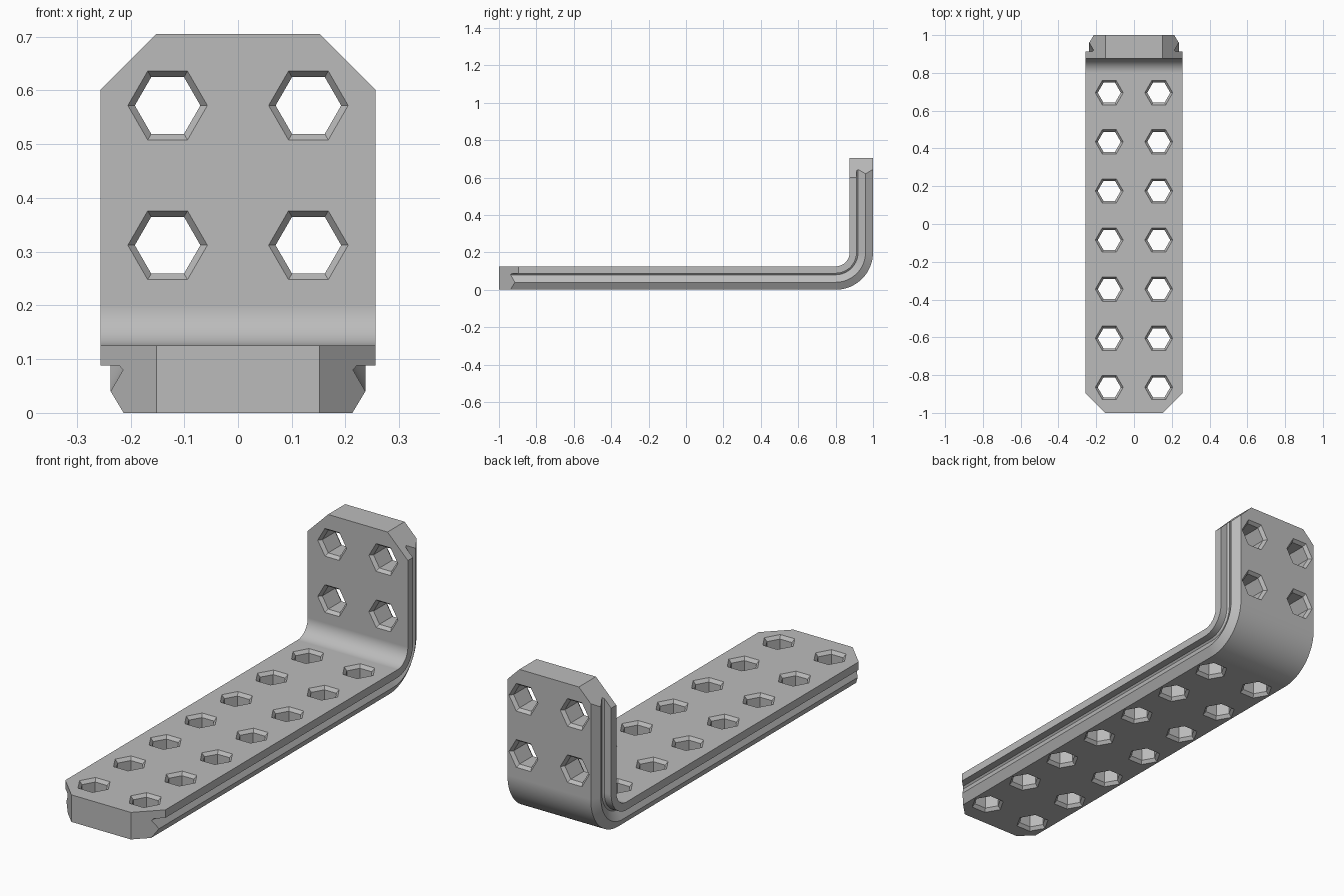
import bpy, bmesh, math
from mathutils import Matrix, Vector

cube = bpy.data.objects.get("Cube")
if cube:
    bpy.data.objects.remove(cube, do_unlink=True)

THICK, BEND, HALF, TOP = 0.125, 0.2, 0.256, 0.705
CORNER, PITCH, HOLE_X = 0.104, 0.26, 0.131


def make_object(name, bm):
    bmesh.ops.recalc_face_normals(bm, faces=bm.faces)
    mesh = bpy.data.meshes.new(name)
    bm.to_mesh(mesh)
    bm.free()
    obj = bpy.data.objects.new(name, mesh)
    bpy.context.collection.objects.link(obj)
    return obj


def loft(bm, rings):
    """Skin a list of equal point rings and close both ends."""
    loops = [[bm.verts.new(p) for p in ring] for ring in rings]
    n = len(loops[0])
    for a, b in zip(loops, loops[1:]):
        for i in range(n):
            bm.faces.new((a[i], a[(i + 1) % n], b[(i + 1) % n], b[i]))
    bm.faces.new(loops[0])
    bm.faces.new(loops[-1])


# Grooved rail section: half width and height above the outer face
half = [(0.213, 0), (0.237, 0.04), (0.214, 0.08), (0.221, 0.088),
        (HALF, 0.088), (HALF, THICK)]
section = half + [(-x, h) for x, h in reversed(half)]


def ring(angle, dy=0.0, dz=0.0):
    s, c = math.sin(angle), math.cos(angle)
    return [(x, 1 - BEND + (BEND - h) * s + dy, BEND - (BEND - h) * c + dz)
            for x, h in section]


# Sweep: long arm, quarter bend, short upright
STEPS = 20
quarter = math.pi / 2
rings = [ring(0, dy=BEND - 2)]
rings += [ring(quarter * i / STEPS) for i in range(STEPS + 1)]
rings.append(ring(quarter, dz=TOP - BEND))
bm = bmesh.new()
loft(bm, rings)
bracket = make_object("angle_bracket", bm)

# Cutters for the chamfered hexagonal holes and the clipped corners
cut = bmesh.new()
R_IN, R_OUT, DEPTH, OVER = 0.061, 0.074, 0.015, 0.015
slope = (R_OUT - R_IN) / DEPTH
mid = THICK / 2
hole_profile = [(-mid - OVER, R_OUT + OVER * slope), (-mid + DEPTH, R_IN),
                (mid - DEPTH, R_IN), (mid + OVER, R_OUT + OVER * slope)]


def cut_hole(matrix):
    loft(cut, [[matrix @ Vector((r * math.cos(math.pi * k / 3),
                                 r * math.sin(math.pi * k / 3), w))
                for k in range(6)] for w, r in hole_profile])


def cut_corner(matrix, side):
    e = 0.05
    tri = [(HALF + e, -CORNER - e), (HALF + e, e), (HALF - CORNER - e, e)]
    # The slanted side runs through both clip points
    loft(cut, [[matrix @ Vector((side * x, v, w)) for x, v in tri]
               for w in (-0.1, 0.1)])


upright = Matrix.Rotation(quarter, 4, 'X')
for side in (-1, 1):
    for i in range(7):
        cut_hole(Matrix.Translation((side * HOLE_X, -0.865 + i * PITCH, mid)))
    for i in range(2):
        cut_hole(Matrix.Translation((side * HOLE_X, 1 - mid, 0.312 + i * PITCH)) @ upright)
    cut_corner(Matrix.Translation((0, -1, mid)) @ Matrix.Rotation(math.pi, 4, 'X'), side)
    cut_corner(Matrix.Translation((0, 1 - mid, TOP)) @ upright, side)
cutter = make_object("hole_cutter", cut)
cutter.hide_render = True

# Cut, then discard the helper
bpy.ops.object.select_all(action='DESELECT')
bpy.context.view_layer.objects.active = bracket
bracket.select_set(True)
mod = bracket.modifiers.new("cuts", 'BOOLEAN')
mod.operation, mod.solver, mod.object = 'DIFFERENCE', 'EXACT', cutter
bpy.ops.object.modifier_apply(modifier=mod.name)
bpy.data.objects.remove(cutter, do_unlink=True)

# Plain grey finish
grey = bpy.data.materials.new("grey")
grey.use_nodes = True
colour = (0.5, 0.5, 0.5, 1)
grey.diffuse_color = colour
grey.node_tree.nodes["Principled BSDF"].inputs["Base Color"].default_value = colour
bracket.data.materials.clear()
bracket.data.materials.append(grey)

# Smooth bend, crisp edges
bpy.ops.object.shade_smooth_by_angle(angle=math.radians(25))
weighted = bracket.modifiers.new("flat_face_normals", 'WEIGHTED_NORMAL')
weighted.keep_sharp = True
